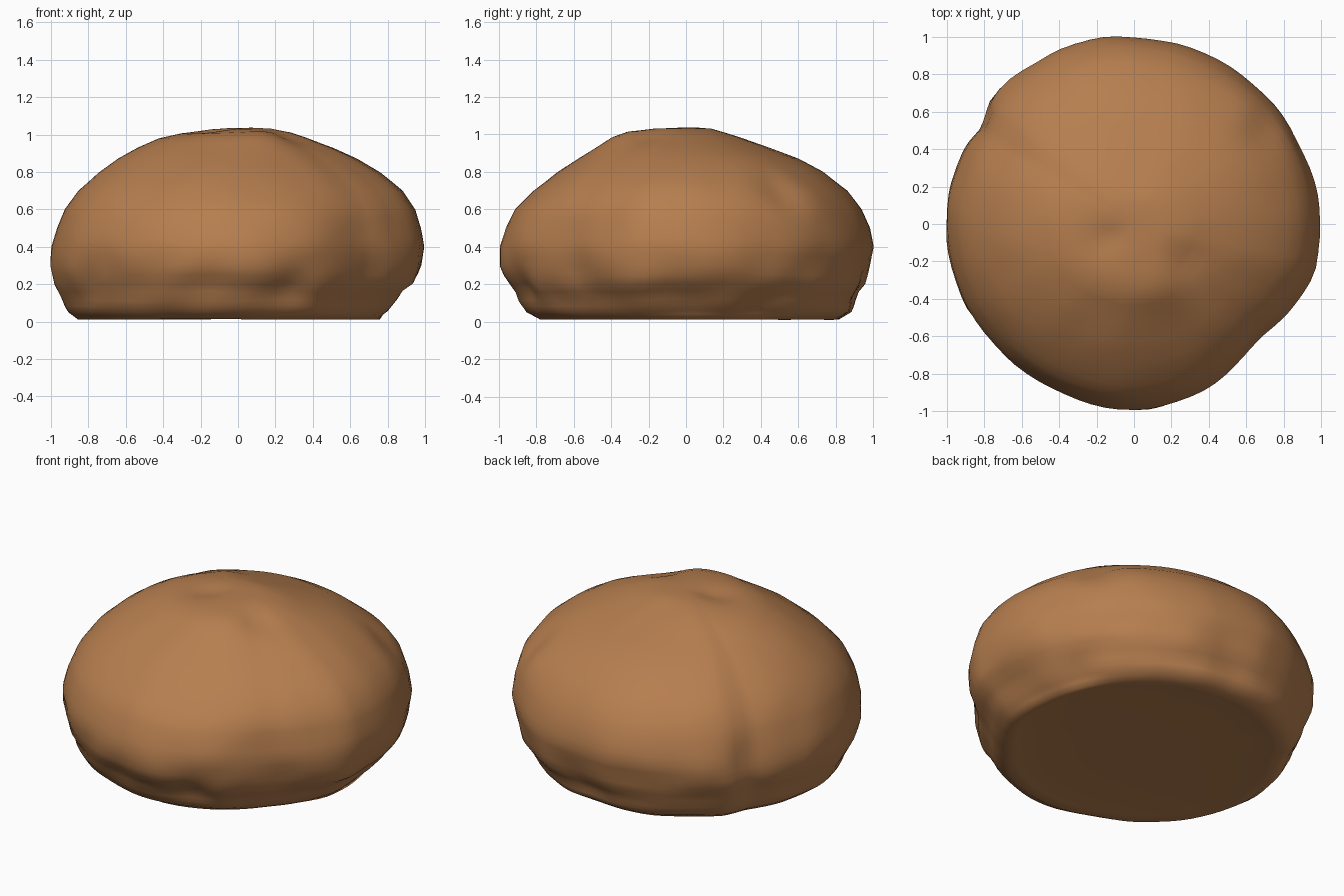
import bpy, bmesh, math
from mathutils import Vector, noise

if "Cube" in bpy.data.objects:
    bpy.data.objects.remove(bpy.data.objects["Cube"])

# Side profile: height, then radius towards right, back, left, front
PROFILE = [
    (.03, .40, .42, .42, .40), (.025, .64, .70, .72, .66),
    (.012, .76, .82, .85, .79), (.05, .82, .89, .90, .86),
    (.11, .88, .92, .94, .90), (.20, .96, .96, .975, .945),
    (.30, .99, .98, 1.0, .99), (.40, 1.0, 1.0, .99, 1.0),
    (.50, .98, .98, .96, .97), (.60, .95, .935, .92, .92),
    (.70, .88, .86, .85, .82), (.80, .76, .73, .74, .69),
    (.87, .64, .60, .64, .58), (.93, .51, .44, .53, .48),
    (.98, .37, .30, .42, .40), (1.01, .28, .21, .30, .32),
    (1.03, .18, .14, .17, .19), (1.035, .08, .07, .08, .09)]

# Top outline: angle in degrees, radius
OUTLINE = [(0, 1.0), (12, .99), (31, .996), (40, .987), (51, .98), (62, .985),
           (82, .99), (98, 1.01), (110, 1.02), (120, 1.01), (133, 1.025),
           (141, 1.015), (147, .98), (159, .993), (174, 1.005), (207, 1.006),
           (219, 1.0), (241, .985), (264, .995), (284, .977), (294, .967),
           (318, .94), (334, .966), (345, 1.005), (360, 1.0)]

# Dents and bumps: centre x, y, z, size, push (negative goes inwards)
DENTS = [(.66, -.66, .36, .22, -.035), (.72, .50, .72, .13, -.03),
         (.86, .46, .35, .16, -.02), (.60, .70, .68, .15, .015),
         (-.15, -.08, 1.04, .10, -.025), (.27, -.20, 1.0, .10, -.015),
         (.15, -.35, .98, .14, .012), (.10, -.95, .30, .12, .012),
         (-.75, -.60, .24, .14, -.015), (-.80, .58, .40, .10, -.02),
         (.30, -.90, .14, .12, -.02), (.90, 0, .10, .22, -.03),
         (.78, .40, .08, .15, -.03), (.0, .92, .12, .15, -.015)]


def outline(deg):
    for (a, ra), (b, rb) in zip(OUTLINE, OUTLINE[1:]):
        if a <= deg <= b:
            return ra + (rb - ra) * (deg - a) / (b - a)
    return 1.0


def radius(row, deg):
    q, f = int(deg // 90), (deg % 90) / 90
    f = (1 - math.cos(math.pi * f)) / 2
    return (row[1 + q] * (1 - f) + row[1 + (q + 1) % 4] * f) * outline(deg)


def sculpt(p):
    """Dents, a wavy crease near the base and a fine uneven crust."""
    out = Vector((p.x, p.y, (p.z - .4) * 1.5)).normalized()
    if p.z < .04 and p.xy.length < .78:
        return p
    push = sum(d[4] * math.exp(-((p - Vector(d[:3])).length / d[3]) ** 2) for d in DENTS)
    low = math.exp(-((p.z - .22) / .16) ** 2)
    push += noise.noise(p * 4.5) * (.004 + .016 * low)
    wave = .15 + .03 * math.sin(math.atan2(p.y, p.x) * 3 + .8)
    push -= .012 * math.exp(-((p.z - wave) / .035) ** 2)
    q = p + out * push
    q.z = max(q.z, .008)
    return q


# Bun body
N = 80
bm = bmesh.new()
rings = []
for row in PROFILE:
    ring = []
    for i in range(N):
        deg = 360 * i / N
        r, a = radius(row, deg), math.radians(deg)
        ring.append(bm.verts.new((r * math.cos(a), r * math.sin(a), row[0])))
    rings.append(ring)
for lo, hi in zip(rings, rings[1:]):
    for i in range(N):
        j = (i + 1) % N
        bm.faces.new((lo[i], lo[j], hi[j], hi[i]))
base = bm.verts.new((0, 0, .03))
top = bm.verts.new((0, 0, 1.035))
for i in range(N):
    j = (i + 1) % N
    bm.faces.new((base, rings[0][j], rings[0][i]))
    bm.faces.new((top, rings[-1][i], rings[-1][j]))
bmesh.ops.subdivide_edges(bm, edges=bm.edges[:], cuts=1, use_grid_fill=True, smooth=.6)
for v in bm.verts:
    v.co = sculpt(v.co.copy())
bmesh.ops.recalc_face_normals(bm, faces=bm.faces[:])
for f in bm.faces:
    f.smooth = True

mesh = bpy.data.meshes.new("bread_bun")
bm.to_mesh(mesh)
bm.free()
bun = bpy.data.objects.new("bread_bun", mesh)
bpy.context.collection.objects.link(bun)

# Golden crust
crust = bpy.data.materials.new("golden brown crust")
crust.diffuse_color = (.47, .21, .078, 1)
crust.use_nodes = True
crust.node_tree.nodes["Principled BSDF"].inputs["Base Color"].default_value = crust.diffuse_color
mesh.materials.append(crust)
